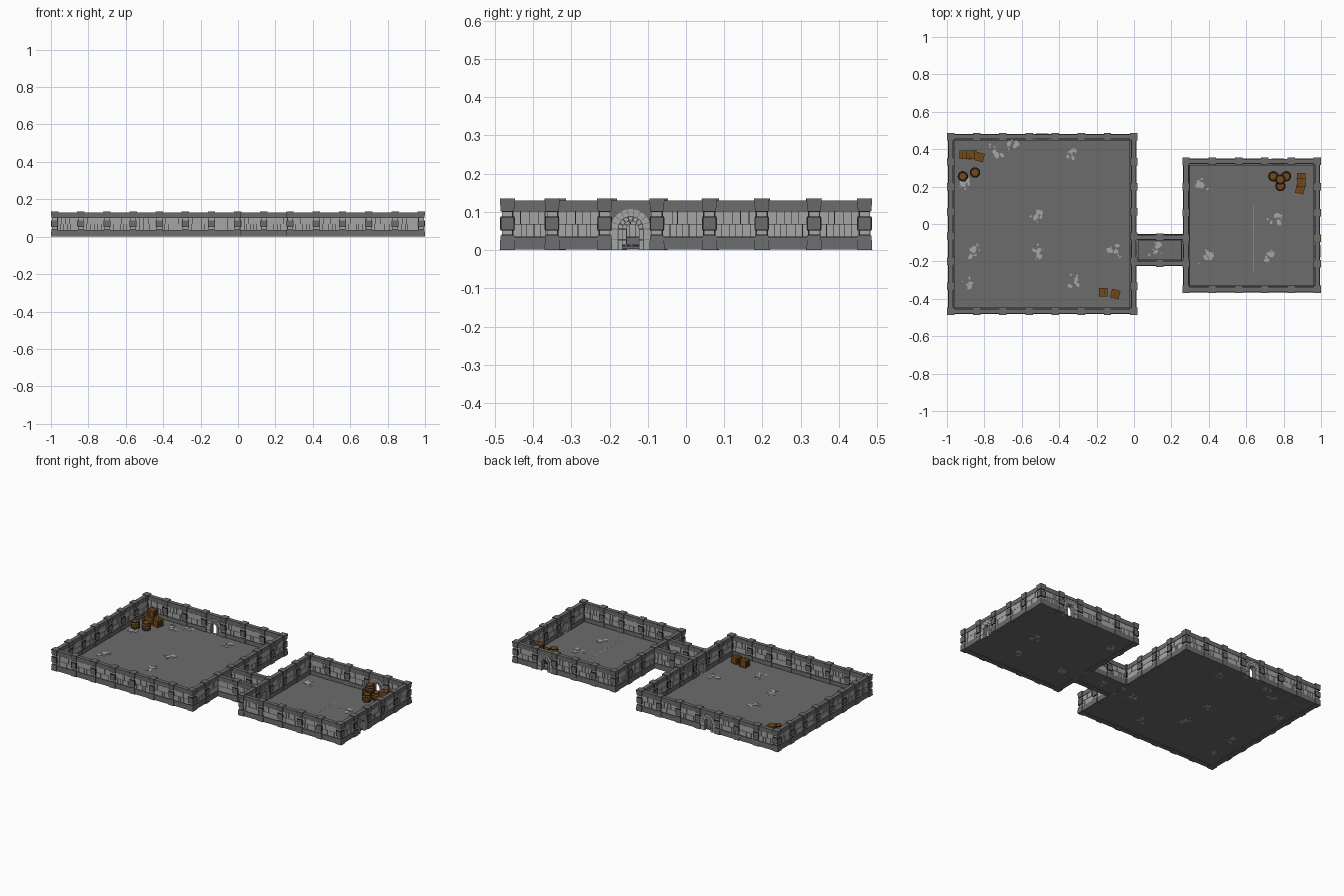
import bpy, bmesh, math, random
from mathutils import Matrix, Vector

random.seed(4)
cube = bpy.data.objects.get("Cube")
if cube:
    bpy.data.objects.remove(cube, do_unlink=True)


def material(name, rgb):
    m = bpy.data.materials.new(name)
    m.use_nodes = True
    m.diffuse_color = (*rgb, 1)
    m.node_tree.nodes["Principled BSDF"].inputs["Base Color"].default_value = (*rgb, 1)
    return m


MATS = [material("dark stone", (.15, .15, .15)),
        material("light stone", (.38, .38, .38)),
        material("black mortar", (.012, .012, .012)),
        material("brown wood", (.17, .07, .012)),
        material("dark wood", (.045, .022, .007))]
DARK, LIGHT, MORTAR, WOOD, DARKWOOD = range(len(MATS))


def finish(bm, name, matrix=None):
    bmesh.ops.recalc_face_normals(bm, faces=bm.faces)
    mesh = bpy.data.meshes.new(name)
    bm.to_mesh(mesh)
    bm.free()
    for m in MATS:
        mesh.materials.append(m)
    ob = bpy.data.objects.new(name, mesh)
    bpy.context.collection.objects.link(ob)
    if matrix:
        ob.matrix_world = matrix


def loft(bm, rings, mat):
    """Closed solid through a stack of equal-sized rings of points."""
    vs = [[bm.verts.new(p) for p in ring] for ring in rings]
    n = len(vs[0])
    faces = [bm.faces.new(vs[0][::-1]), bm.faces.new(vs[-1])]
    for a, b in zip(vs, vs[1:]):
        faces += [bm.faces.new((a[i], a[(i + 1) % n], b[(i + 1) % n], b[i])) for i in range(n)]
    for f in faces:
        f.material_index = mat


def box(bm, x, y, z0, z1, hx, hy, mat, grow=0):
    """Upright box; grow widens (or narrows) the top."""
    rings = [[(x + sx * (hx + g), y + sy * (hy + g), z)
              for sx, sy in ((-1, -1), (1, -1), (1, 1), (-1, 1))] for z, g in ((z0, 0), (z1, grow))]
    loft(bm, rings, mat)


def prism(bm, outline, half, mat):
    """Outline in x and z, extruded across the wall."""
    loft(bm, [[(x, y, z) for x, z in outline] for y in (-half, half)], mat)


def bricks(bm, x0, x1, z0, z1, count):
    w = (x1 - x0) / count
    cuts = [x0] + [x0 + w * (i + random.uniform(-.2, .2)) for i in range(1, count)] + [x1]
    for a, b in zip(cuts, cuts[1:]):
        box(bm, (a + b) / 2, 0, z0, z1, (b - a) / 2 - .0008, .011 + random.uniform(0, .001), LIGHT)


SPRING, HOLE, MID, OUTER = .055, .021, .034, .053


def arc(cx, r, a0, a1, n):
    return [(cx + r * math.cos(a0 + (a1 - a0) * i / n),
             SPRING + r * math.sin(a0 + (a1 - a0) * i / n)) for i in range(n + 1)]


def door_bay(bm, c, h):
    # Wall slab with an arched opening
    prism(bm, [(c + h, 0), (c + h, .115), (c - h, .115), (c - h, 0), (c - HOLE, 0)]
          + arc(c, HOLE, math.pi, 0, 10) + [(c + HOLE, 0)], .011, DARK)
    box(bm, c, 0, .112, .13, h, .0125, DARK)
    # Two rings of arch stones
    for r0, r1, count, half in ((HOLE, MID, 7, .016), (MID, OUTER, 9, .0135)):
        step = math.pi / count
        for i in range(count):
            a, b = i * step + .02, (i + 1) * step - .02
            prism(bm, arc(c, r0, a, b, 2) + arc(c, r1 - .001, b, a, 2), half, LIGHT)
    # Jamb stones
    for s in (-1, 1):
        for z0, z1 in ((0, .026), (.028, .054)):
            for r0, r1, half in ((HOLE, MID, .016), (MID, OUTER, .0135)):
                box(bm, c + s * (r0 + r1) / 2, 0, z0, z1, (r1 - r0) / 2 - .0007, half, LIGHT)


def wall(name, start, end, bays, doors=()):
    start, end = Vector((*start, 0)), Vector((*end, 0))
    d = end - start
    pitch = d.length / bays
    h = pitch / 2
    bm = bmesh.new()
    for i in range(bays):
        c = pitch * (i + .5)
        if i in doors:
            door_bay(bm, c, h)
            continue
        box(bm, c, 0, .001, .034, h, .0155, DARK, grow=-.001)
        box(bm, c, 0, .034, .102, h, .0095, MORTAR)
        bricks(bm, c - h + .0155, c + h - .0155, .0355, .067, 6)
        bricks(bm, c - h + .0155, c + h - .0155, .0685, .101, 5)
        box(bm, c, 0, .102, .13, h, .0125, DARK)
    finish(bm, name, Matrix.Translation(start) @ Matrix.Rotation(math.atan2(d.y, d.x), 4, 'Z'))


def pillars(name, points):
    bm = bmesh.new()
    for x, y in points:
        box(bm, x, y, 0, .038, .02, .02, DARK, grow=-.002)
        box(bm, x, y, .038, .102, .0135, .0135, LIGHT)
        for z in (.037, .099):
            box(bm, x, y, z, z + .003, .016, .016, MORTAR)
        # Square boss with a black outline
        box(bm, x, y, .051, .088, .0182, .0182, MORTAR)
        box(bm, x, y, .0535, .0855, .0157, .0194, DARK)
        box(bm, x, y, .0535, .0855, .0194, .0157, DARK)
        box(bm, x, y, .102, .135, .0175, .0175, DARK, grow=.0025)
    finish(bm, name)


def room(name, x0, x1, y0, y1, nx, ny, back=(), left=(), right=()):
    wall(name + "_front_wall", (x0, y0), (x1, y0), nx)
    wall(name + "_back_wall", (x0, y1), (x1, y1), nx, back)
    wall(name + "_west_wall", (x0, y0), (x0, y1), ny, left)
    wall(name + "_east_wall", (x1, y0), (x1, y1), ny, right)
    xs = [x0 + (x1 - x0) * i / nx for i in range(nx + 1)]
    ys = [y0 + (y1 - y0) * i / ny for i in range(ny + 1)]
    pillars(name + "_pillars", [(x, y) for x in xs for y in ys if x in (xs[0], xs[-1]) or y in (ys[0], ys[-1])])
    floor(name + "_floor", x0, x1, y0, y1)


def floor(name, x0, x1, y0, y1):
    """Slab with a thin black joint running round its edge."""
    bm = bmesh.new()
    for inset, z0, z1, mat in ((0, .003, .01, DARK), (.0185, .005, .0106, MORTAR), (.0215, .006, .0112, DARK)):
        box(bm, (x0 + x1) / 2, (y0 + y1) / 2, z0, z1, (x1 - x0) / 2 - inset, (y1 - y0) / 2 - inset, mat)
    finish(bm, name)


# Rooms and the passage between them
room("large_room", -.98, -.002, -.467, .467, 7, 7, back=(3,), right=(2,))
room("small_room", .278, .98, -.35, .335, 5, 5, back=(3,), left=(1,), right=(1,))
for side, y in (("front", -.21), ("back", -.07)):
    wall("passage_%s_wall" % side, (-.002, y), (.278, y), 2)
pillars("passage_pillars", [(.138, -.21), (.138, -.07)])
floor("passage_floor", .002, .274, -.21, -.07)

# Loose stones on the floors
bm = bmesh.new()
for cx, cy in ((-.9, .21), (-.73, .39), (-.65, .43), (-.33, .37), (-.515, .04), (-.855, -.15),
               (-.895, -.315), (-.52, -.155), (-.115, -.135), (-.325, -.315), (.125, -.13),
               (.36, .2), (.75, .03), (.39, -.18), (.725, -.17)):
    for i in range(9):
        r = random.uniform(.01, .02) if i < 5 else random.uniform(.005, .009)
        reach = .026 if i < 5 else .045
        place = Matrix.Translation((cx + random.uniform(-reach, reach), cy + random.uniform(-reach, reach), .0075))
        shape = Matrix.Rotation(random.uniform(0, 6), 4, 'Z') @ Matrix.Diagonal((1, .65, 1, 1))
        made = bmesh.ops.create_cone(bm, cap_ends=True, segments=random.choice((6, 7, 8)), radius1=r,
                                     radius2=r, depth=.011 + i * .0003, matrix=place @ shape)
        for f in {f for v in made["verts"] for f in v.link_faces}:
            f.material_index = LIGHT
finish(bm, "floor_rubble")
bm = bmesh.new()
box(bm, .637, -.08, .01, .0116, .0012, .175, LIGHT)
finish(bm, "floor_seam")


def crate(name, x, y, level, rot):
    bm = bmesh.new()
    z, s, b = .01 + level * .046, .023, .0035
    box(bm, 0, 0, z + .001, z + .044, s - .002, s - .002, DARKWOOD)
    for i in (-1, 0, 1):      # planks
        box(bm, i * .0125, 0, z + .002, z + .0445, .0055, s - .0015, WOOD)
    for i in (-1, 1):         # frame
        for j in (-1, 1):
            box(bm, i * (s - b), j * (s - b), z, z + .045, b, b, WOOD)
        for z0 in (z, z + .038):
            box(bm, 0, i * (s - b), z0, z0 + .007, s, b, WOOD)
            box(bm, i * (s - b), 0, z0, z0 + .007, b, s, WOOD)
    finish(bm, name, Matrix.Translation((x, y, 0)) @ Matrix.Rotation(rot, 4, 'Z'))


def barrel(name, x, y, z=.01):
    bm = bmesh.new()

    def turned(profile, mat):
        loft(bm, [[(r * math.cos(i * math.tau / 14), r * math.sin(i * math.tau / 14), h)
                   for i in range(14)] for r, h in profile], mat)
    turned([(.022, 0), (.026, .012), (.0275, .024), (.026, .036), (.022, .047)], WOOD)
    # Hoops, dark rim and lid
    for r, h in ((.0245, .002), (.028, .013), (.028, .03), (.0245, .043)):
        turned([(r, h), (r, h + .005)], DARKWOOD)
    turned([(.0165, .04), (.0165, .0487)], WOOD)
    finish(bm, name, Matrix.Translation((x, y, z)))


for i, args in enumerate(((-.91, .37, 0, 0), (-.863, .37, 0, .1), (-.875, .37, 1, .05), (-.825, .358, 0, -.25),
                          (-.165, -.365, 0, 0), (-.1, -.375, 0, -.25),
                          (.895, .25, 0, 0), (.888, .185, 0, -.2), (.895, .222, 1, .12))):
    crate("crate_%d" % (i + 1), *args)
for i, args in enumerate(((-.915, .255), (-.85, .275), (.745, .255), (.813, .255), (.783, .203), (.782, .238, .058))):
    barrel("barrel_%d" % (i + 1), *args)
